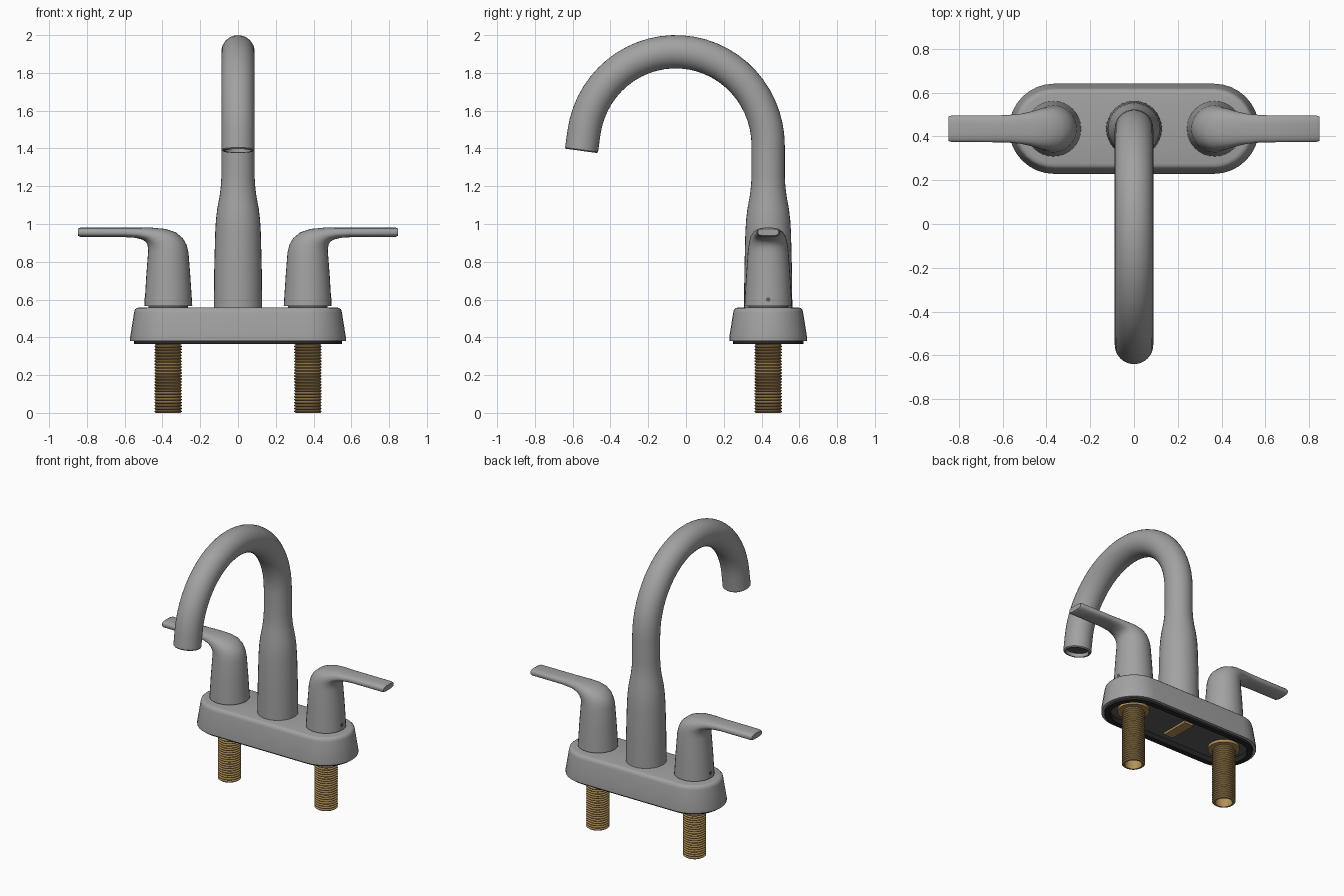
import bpy, bmesh, math
from mathutils import Vector

if "Cube" in bpy.data.objects:
    bpy.data.objects.remove(bpy.data.objects["Cube"])

Y = 0.435        # depth of the deck centre line
HUB = 0.37       # sideways offset of the handles and shanks
SEG = 32


def material(name, rgb, metallic=0.0):
    m = bpy.data.materials.new(name)
    m.use_nodes = True
    color = (*rgb, 1)
    m.diffuse_color = color
    bsdf = m.node_tree.nodes["Principled BSDF"]
    bsdf.inputs["Base Color"].default_value = color
    bsdf.inputs["Roughness"].default_value = 0.5
    return m


NICKEL = material("satin grey", (0.36, 0.36, 0.36))
BRASS = material("brass", (0.45, 0.28, 0.10))
RUBBER = material("black rubber", (0.02, 0.02, 0.02))
DARK = material("dark grey", (0.11, 0.11, 0.11))


def loft(name, rings, mats, cap_start=True, cap_end=True, end_mat=0, closed=False, angle=35):
    """Skin a list of equal-length point rings into one object."""
    bm = bmesh.new()
    rows = [[bm.verts.new(p) for p in ring] for ring in rings]
    pairs = list(zip(rows, rows[1:]))
    if closed:
        pairs.append((rows[-1], rows[0]))
    n = len(rows[0])
    for a, b in pairs:
        for i in range(n):
            j = (i + 1) % n
            bm.faces.new((a[i], a[j], b[j], b[i]))
    if cap_start and not closed:
        bm.faces.new(rows[0])
    if cap_end and not closed:
        bm.faces.new(rows[-1]).material_index = end_mat
    bmesh.ops.recalc_face_normals(bm, faces=bm.faces)
    mesh = bpy.data.meshes.new(name)
    bm.to_mesh(mesh)
    bm.free()
    for m in mats:
        mesh.materials.append(m)
    ob = bpy.data.objects.new(name, mesh)
    bpy.context.collection.objects.link(ob)
    bpy.ops.object.select_all(action="DESELECT")
    ob.select_set(True)
    bpy.context.view_layer.objects.active = ob
    bpy.ops.object.shade_smooth_by_angle(angle=math.radians(angle))
    return ob


def turns(n=SEG):
    return [2 * math.pi * i / n for i in range(n)]


def circle(center, u, v, r):
    c = Vector(center)
    return [c + u * (r * math.cos(t)) + v * (r * math.sin(t)) for t in turns()]


def disc_ring(x, z, r):
    return circle((x, Y, z), Vector((1, 0, 0)), Vector((0, 1, 0)), r)


def lathe(name, x, profile, mats, **kw):
    return loft(name, [disc_ring(x, z, r) for r, z in profile], mats, **kw)


def stadium(r, z, half=0.365, n=16):
    pts = []
    for side, start in ((1, -math.pi / 2), (-1, math.pi / 2)):
        for i in range(n + 1):
            t = start + math.pi * i / n
            pts.append((side * half + r * math.cos(t), Y + r * math.sin(t), z))
    return pts


# Deck plate with a rounded top edge and a recessed dark underside
deck = [(0.158, 0.558), (0.172, 0.555), (0.181, 0.547), (0.185, 0.532),
        (0.206, 0.40), (0.206, 0.38), (0.18, 0.38), (0.18, 0.40)]
loft("deck_plate", [stadium(r, z) for r, z in deck], [NICKEL, DARK], end_mat=1)

# Rubber gasket around the lower rim
gasket = [(0.186, 0.381), (0.186, 0.365), (0.15, 0.365), (0.15, 0.401)]
loft("gasket", [stadium(r, z) for r, z in gasket], [RUBBER], closed=True)

# Brass tab in the middle of the underside
bpy.ops.mesh.primitive_cube_add(size=1, location=(0, Y, 0.395))
tab = bpy.context.object
tab.name = "underside_tab"
tab.scale = (0.07, 0.2, 0.02)
tab.data.materials.append(BRASS)

# Spout: flared body, straight neck, arched tube and recessed outlet
X = Vector((1, 0, 0))
neck = [(0.128, 0.55), (0.126, 0.75), (0.121, 0.95), (0.117, 1.02), (0.110, 1.08),
        (0.097, 1.15), (0.091, 1.2), (0.088, 1.25)]
TUBE = 0.088
spout = [disc_ring(0, z, r) for r, z in neck]
steps = 28
for i in range(steps + 1):
    t = math.radians(172) * i / steps
    c = Vector((0, -0.055 + 0.49 * math.cos(t), 1.415 + 0.497 * math.sin(t)))
    d = Vector((0, -0.49 * math.sin(t), 0.497 * math.cos(t))).normalized()
    spout.append(circle(c, X, d.cross(X), TUBE))
for along, r in ((0.092, TUBE), (0.098, TUBE - 0.006), (0.098, 0.072), (0.075, 0.07)):
    spout.append(circle(c + d * along, X, d.cross(X), r))
loft("spout", spout, [NICKEL, DARK], end_mat=1)

# Lever handle sections: outer x, outer z, inner x, inner z, half width
SECTIONS = [
    (0.242, 0.566, 0.495, 0.566, 0.126),
    (0.252, 0.72, 0.486, 0.72, 0.117),
    (0.262, 0.85, 0.476, 0.85, 0.108),
    (0.272, 0.89, 0.476, 0.873, 0.104),
    (0.292, 0.925, 0.479, 0.888, 0.1),
    (0.328, 0.955, 0.487, 0.904, 0.094),
    (0.385, 0.974, 0.505, 0.917, 0.083),
    (0.46, 0.981, 0.545, 0.927, 0.07),
    (0.56, 0.981, 0.61, 0.931, 0.062),
    (0.835, 0.981, 0.835, 0.931, 0.06),
    (0.848, 0.974, 0.848, 0.938, 0.055),
]


def soft(value, power):
    return math.copysign(abs(value) ** power, value)


def handle_ring(section, k, side):
    ox, oz, ix, iz, w = section
    mx, mz = (ox + ix) / 2, (oz + iz) / 2
    power = 1 - 0.35 * k          # circles at the hub, pill shapes on the lever
    pts = []
    for t in turns():
        a, b = soft(math.cos(t), power), soft(math.sin(t), power)
        pts.append((side * (mx + (ox - mx) * a), Y + w * b, mz + (oz - mz) * a))
    return pts


for side, label in ((1, "left"), (-1, "right")):
    x = side * HUB
    last = len(SECTIONS) - 1
    rings = [handle_ring(s, max(0, i - 3) / (last - 3), side) for i, s in enumerate(SECTIONS)]
    loft(label + "_handle", rings, [NICKEL], angle=50)

    # Narrow collar showing as a gap below the handle
    lathe(label + "_collar", x, [(0.105, 0.55), (0.105, 0.57)], [DARK])

    # Set screw low on the outer face of the hub
    bpy.ops.mesh.primitive_cylinder_add(vertices=12, radius=0.012, depth=0.008,
                                        location=(side * 0.491, Y, 0.6),
                                        rotation=(0, math.pi / 2, 0))
    bpy.context.object.name = label + "_set_screw"
    bpy.context.object.data.materials.append(DARK)

    # Threaded shank with a dark bore at the bottom
    ridges, top = 24, 0.375
    pitch = top / ridges
    profile = [(0.065, 0.402)]
    for i in range(ridges, 0, -1):
        profile += [(0.065, i * pitch), (0.073, (i - 0.4) * pitch), (0.073, (i - 0.6) * pitch)]
    profile += [(0.065, 0), (0.054, 0), (0.054, 0.06)]
    lathe(label + "_shank", x, profile, [BRASS, DARK], end_mat=1, angle=25)

    # Brass flange where the shank meets the underside
    lathe(label + "_flange", x, [(0.1, 0.402), (0.1, 0.382), (0.06, 0.382)], [BRASS])
